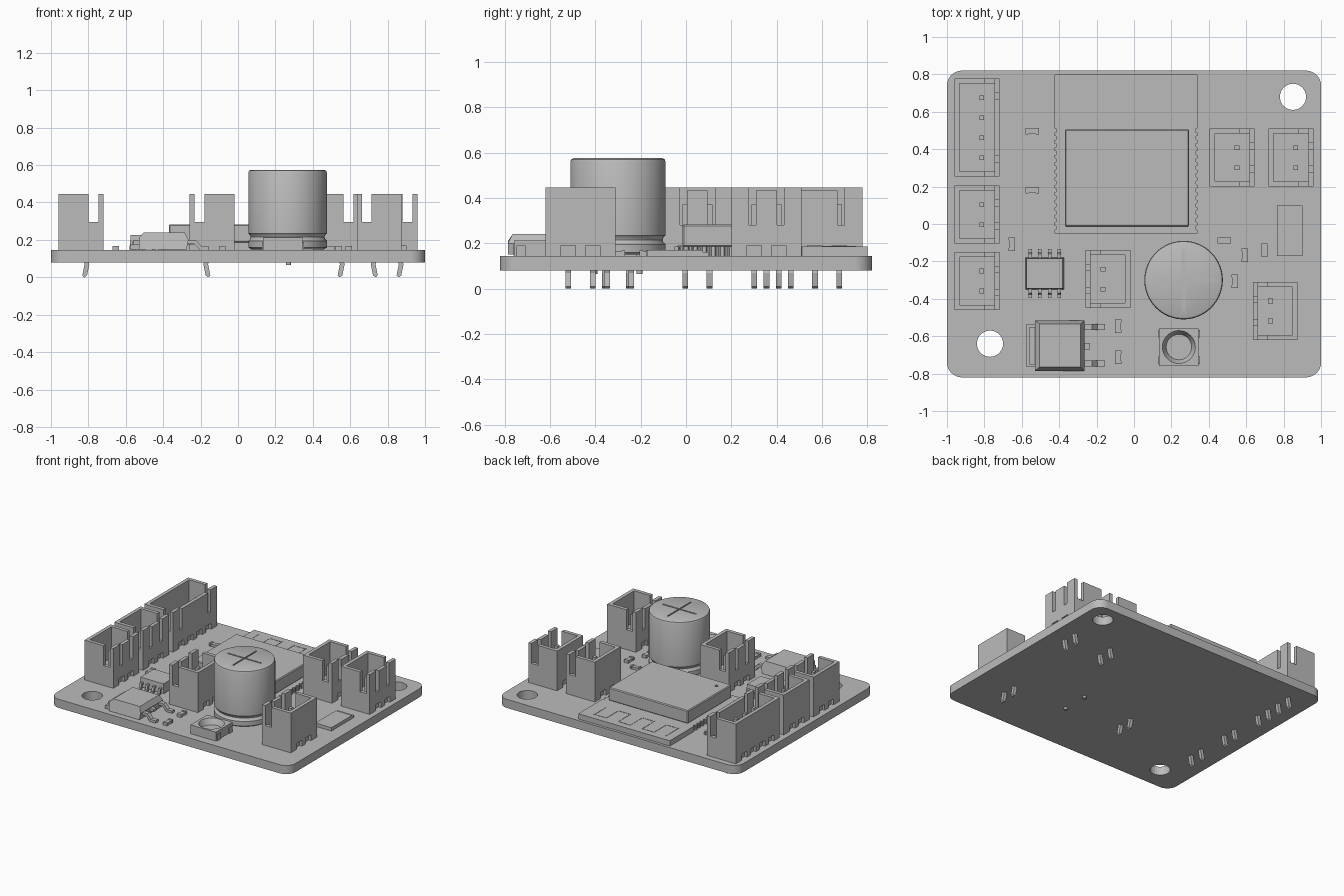
import bpy, bmesh
from math import pi, cos, sin, radians
from mathutils import Matrix, Vector

if "Cube" in bpy.data.objects:
    bpy.data.objects.remove(bpy.data.objects["Cube"], do_unlink=True)

grey = bpy.data.materials.new("plain grey")
grey.use_nodes = True
colour = (0.5, 0.5, 0.5, 1)
grey.diffuse_color = colour
grey.node_tree.nodes["Principled BSDF"].inputs["Base Color"].default_value = colour

TOP = 0.145      # upper face of the board
UNDER = 0.08     # lower face of the board


def box(bm, x0, x1, y0, y1, z0, z1):
    size = Matrix.Diagonal((abs(x1 - x0), abs(y1 - y0), z1 - z0, 1))
    middle = Matrix.Translation(((x0 + x1) / 2, (y0 + y1) / 2, (z0 + z1) / 2))
    return bmesh.ops.create_cube(bm, size=1, matrix=middle @ size)["verts"]


def cylinder(bm, x, y, z0, z1, r, sides=32):
    bmesh.ops.create_cone(bm, cap_ends=True, segments=sides, radius1=r, radius2=r,
                          depth=z1 - z0, matrix=Matrix.Translation((x, y, (z0 + z1) / 2)))


def prism(bm, outline, push):
    """Extrude a closed outline of 3D points along a vector."""
    face = bm.faces.new([bm.verts.new(p) for p in outline])
    new = bmesh.ops.extrude_face_region(bm, geom=[face])["geom"]
    bmesh.ops.translate(bm, vec=push, verts=[v for v in new if isinstance(v, bmesh.types.BMVert)])


def finish(bm, name, smooth=False):
    bmesh.ops.recalc_face_normals(bm, faces=bm.faces)
    mesh = bpy.data.meshes.new(name)
    bm.to_mesh(mesh)
    bm.free()
    ob = bpy.data.objects.new(name, mesh)
    bpy.context.collection.objects.link(ob)
    mesh.materials.append(grey)
    if smooth:
        bpy.ops.object.select_all(action="DESELECT")
        ob.select_set(True)
        bpy.context.view_layer.objects.active = ob
        bpy.ops.object.shade_smooth_by_angle(angle=radians(30))
    return ob


def cut(ob, bm):
    """Subtract a bmesh from an object, then drop the cutter."""
    cutter = finish(bm, "cutter")
    cutter.hide_render = True
    mod = ob.modifiers.new("cut", "BOOLEAN")
    mod.operation, mod.solver, mod.object = "DIFFERENCE", "EXACT", cutter
    bpy.context.view_layer.objects.active = ob
    bpy.ops.object.modifier_apply(modifier=mod.name)
    bpy.data.objects.remove(cutter, do_unlink=True)


# circuit board with rounded corners and two mounting holes
bm = bmesh.new()
R = 0.08
outline = []
for i, (sx, sy) in enumerate([(1, 1), (-1, 1), (-1, -1), (1, -1)]):
    for k in range(9):
        a = pi / 2 * (i + k / 8)
        outline.append((sx * (1 - R) + R * cos(a), sy * (0.82 - R) + R * sin(a), UNDER))
prism(bm, outline, (0, 0, TOP - UNDER))
board = finish(bm, "circuit_board", True)
bm = bmesh.new()
for x, y in [(0.85, 0.68), (-0.77, -0.64)]:
    cylinder(bm, x, y, 0, 0.3, 0.07)
cut(board, bm)


def connector(name, cx, cy, pins, facing):
    """Open-topped pin header; its slotted wall faces +x or -x."""
    pitch, H, F, W = 0.107, 0.445, 0.2, 0.027
    half = 0.155 + pitch * (pins - 2) / 2
    ys = [(i - (pins - 1) / 2) * pitch for i in range(pins)]
    bm = bmesh.new()
    # floor standing on teeth between the bottom notches
    box(bm, -0.12, 0.12, -half, half, 0.19, 0.21)
    box(bm, -0.1, 0.1, -half, half, TOP, 0.19)
    edges = [-half] + [y + s for y in ys for s in (-0.032, 0.032)] + [half]
    for a, b in zip(edges[::2], edges[1::2]):
        for s in (-1, 1):
            box(bm, s * 0.1, s * 0.12, a, b, TOP, 0.19)
    # rear wall, and end walls with a deep corner gap
    box(bm, -0.12, -0.12 + W, -half, half, F, H)
    for s in (-1, 1):
        box(bm, -0.12 + W, 0.04, s * half, s * (half - W), F, H)
        box(bm, 0.04, 0.12 - W, s * half, s * (half - W), F, 0.295)
    # slotted front wall
    box(bm, 0.12 - W, 0.12, -half, half, F, 0.28)
    slot = ys[-1] + 0.008
    for s in (-1, 1):
        box(bm, 0.12 - W, 0.12, s * half, s * (slot + 0.016), 0.28, H)
    box(bm, 0.12 - W, 0.12, 0.016 - slot, slot - 0.016, 0.28, H - 0.012)
    # pins, kinked below the board
    side = [(0.038, 0.37), (0.038, 0.09), (0.045, 0.07), (0.033, 0.01), (0.028, 0)]
    strip = side + [(x - 0.025, z) for x, z in reversed(side)]
    strip = [(x if z else 0.018, z) for x, z in strip]
    strip = [p for i, p in enumerate(strip) if p not in strip[:i]]
    for y in ys:
        prism(bm, [(x, y - 0.0125, z) for x, z in strip], (0, 0.025, 0))
    turn = Matrix.Rotation(0 if facing > 0 else pi, 4, "Z")
    bm.transform(Matrix.Translation((cx, cy, 0)) @ turn)
    finish(bm, name)


connector("connector_four_pin", -0.84, 0.515, 4, 1)
connector("connector_right_middle", -0.84, 0.05, 2, 1)
connector("connector_right_front", -0.84, -0.305, 2, 1)
connector("connector_centre", -0.14, -0.295, 2, -1)
connector("connector_left_inner", 0.525, 0.355, 2, 1)
connector("connector_left_outer", 0.84, 0.355, 2, 1)
connector("connector_left_front", 0.755, -0.465, 2, -1)

# radio module: notched board, metal shield, antenna trace
bm = bmesh.new()
box(bm, -0.425, 0.34, -0.05, 0.8, TOP, 0.185)
module = finish(bm, "module_board")
bm = bmesh.new()
for i in range(14):
    for x in (-0.425, 0.34):
        cylinder(bm, x, -0.02 + i * 0.04, 0.13, 0.2, 0.012, 10)
cut(module, bm)
bm = bmesh.new()
box(bm, -0.37, 0.295, -0.015, 0.505, 0.185, 0.283)
bmesh.ops.bevel(bm, geom=bm.edges[:], offset=0.006, segments=1, affect="EDGES")
shield = finish(bm, "module_shield")
bm = bmesh.new()
cylinder(bm, -0.297, 0.06, 0.275, 0.3, 0.012, 16)
cut(shield, bm)
bm = bmesh.new()
for i in range(7):
    x = -0.36 + i * 0.1
    box(bm, x, x + 0.006, 0.6, 0.75, 0.185, 0.187)
    if i < 6:
        y = 0.744 if i % 2 else 0.6
        box(bm, x, x + 0.106, y, y + 0.006, 0.185, 0.187)
finish(bm, "antenna_trace")

# electrolytic can with rolled neck, scored top and two leads
bm = bmesh.new()
profile = [(0, 0.15), (0.195, 0.15), (0.21, 0.16), (0.21, 0.195), (0.2, 0.205), (0.197, 0.215),
           (0.2, 0.225), (0.21, 0.235), (0.21, 0.56), (0.206, 0.57), (0.196, 0.575), (0, 0.575)]
points = [bm.verts.new((r, 0, z)) for r, z in profile]
rim = [bm.edges.new(pair) for pair in zip(points, points[1:])]
bmesh.ops.spin(bm, geom=points + rim, axis=(0, 0, 1), cent=(0, 0, 0), angle=2 * pi, steps=64)
bmesh.ops.remove_doubles(bm, verts=bm.verts, dist=0.0005)
bm.transform(Matrix.Translation((0.265, -0.3, 0)))
can = finish(bm, "capacitor_can", True)
for a, b in [(0.14, 0.005), (0.005, 0.14)]:
    bm = bmesh.new()
    box(bm, 0.265 - a, 0.265 + a, -0.3 - b, -0.3 + b, 0.567, 0.6)
    cut(can, bm)
bm = bmesh.new()
for y in (-0.405, -0.205):
    cylinder(bm, 0.27, y, 0.065, 0.16, 0.014, 16)
finish(bm, "capacitor_leads", True)

# eight-lead chip
bm = bmesh.new()
body = box(bm, -0.58, -0.375, -0.35, -0.18, 0.155, 0.225)
for v in body:
    if v.co.z > 0.2:
        v.co += Vector((-0.478 - v.co.x, -0.265 - v.co.y, 0)) * 0.06
finish(bm, "chip_body")
bm = bmesh.new()
for i in range(4):
    x = -0.555 + i * 0.052
    for s in (-1, 1):
        lead = [(0.08, 0.195), (0.105, 0.195), (0.112, 0.16), (0.13, 0.16),
                (0.13, 0.147), (0.1, 0.147), (0.094, 0.18), (0.08, 0.18)]
        prism(bm, [(x - 0.009, -0.265 + s * y, z) for y, z in lead], (0.018, 0, 0))
finish(bm, "chip_leads")

# power regulator: sloped body, rear tab, bent leads
bm = bmesh.new()
shape = [(-0.53, 0.15), (-0.275, 0.15), (-0.265, 0.2), (-0.285, 0.24), (-0.505, 0.24), (-0.53, 0.21)]
prism(bm, [(x, -0.785, z) for x, z in shape], (0, 0.27, 0))
for v in bm.verts:
    if v.co.z > 0.23:
        v.co.y += 0.02 if v.co.y < -0.65 else -0.02
finish(bm, "regulator_body")
bm = bmesh.new()
box(bm, -0.575, -0.5, -0.765, -0.535, 0.15, 0.175)
box(bm, -0.56, -0.5, -0.75, -0.55, 0.175, 0.2)
box(bm, -0.28, -0.235, -0.67, -0.635, 0.175, 0.195)
lead = [(-0.29, 0.2), (-0.225, 0.2), (-0.195, 0.165), (-0.155, 0.165),
        (-0.155, 0.147), (-0.205, 0.147), (-0.235, 0.18), (-0.29, 0.18)]
for y in (-0.745, -0.55):
    prism(bm, [(x, y - 0.016, z) for x, z in lead], (0, 0.032, 0))
finish(bm, "regulator_leads")

# square lamp with a round dish and corner pads
bm = bmesh.new()
box(bm, 0.135, 0.345, -0.758, -0.558, TOP, 0.212)
lamp = finish(bm, "lamp_body")
bm = bmesh.new()
bmesh.ops.create_cone(bm, cap_ends=True, segments=32, radius1=0.068, radius2=0.092,
                      depth=0.05, matrix=Matrix.Translation((0.24, -0.658, 0.195)))
cut(lamp, bm)
bm = bmesh.new()
for sx in (-1, 1):
    for sy in (-1, 1):
        x, y = 0.24 + sx * 0.1, -0.658 + sy * 0.07
        box(bm, x - 0.012, x + 0.012, y - 0.02, y + 0.02, TOP, 0.19)
finish(bm, "lamp_pads")

# small two-ended chip parts
across = [(-0.543, 0.495), (-0.543, 0.18), (0.483, -0.088)]
along = [(-0.653, -0.108), (0.592, -0.168), (0.698, -0.14), (0.538, -0.305),
         (-0.085, -0.547), (-0.085, -0.713)]
for i, (x, y) in enumerate(across + along):
    bm = bmesh.new()
    box(bm, -0.034, 0.034, -0.015, 0.015, TOP, 0.164)
    for s in (-1, 1):
        box(bm, s * 0.02, s * 0.036, -0.017, 0.017, TOP, 0.168)
    bm.transform(Matrix.Translation((x, y, 0)) @ Matrix.Rotation(pi / 2 * (i >= len(across)), 4, "Z"))
    finish(bm, f"small_part_{i + 1}")

# flat plate part
bm = bmesh.new()
box(bm, 0.765, 0.9, -0.17, 0.075, TOP, 0.17)
box(bm, 0.765, 0.9, 0.075, 0.1, TOP, 0.162)
finish(bm, "flat_plate")
